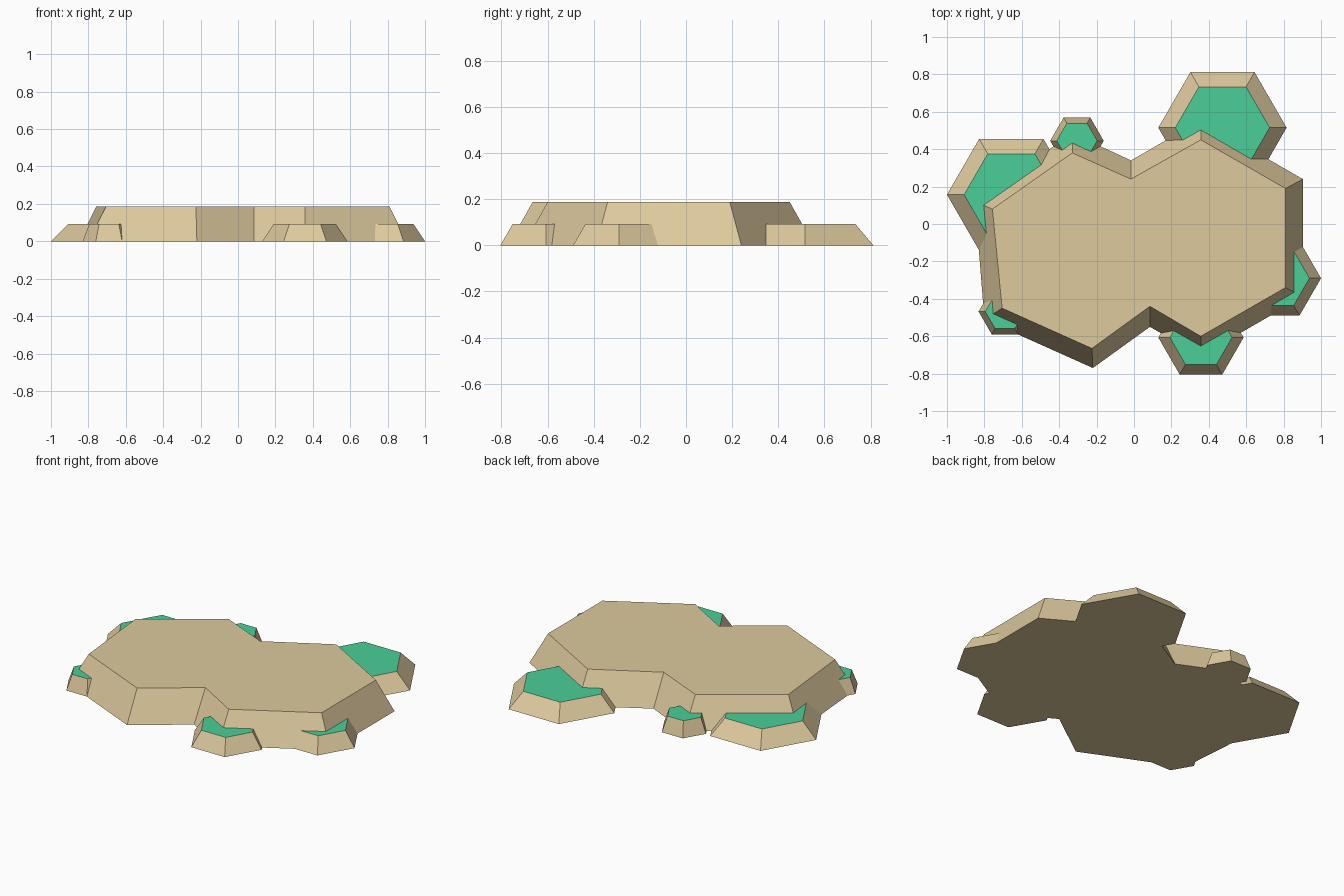
import bpy
import bmesh
from math import cos, sin, pi

if "Cube" in bpy.data.objects:
    bpy.data.objects.remove(bpy.data.objects["Cube"])


def material(name, color):
    m = bpy.data.materials.new(name)
    m.diffuse_color = (*color, 1)
    m.use_nodes = True
    m.node_tree.nodes["Principled BSDF"].inputs["Base Color"].default_value = m.diffuse_color
    return m


SAND = material("sandstone", (0.73, 0.59, 0.34))
GRASS = material("grass", (0.07, 0.62, 0.31))


def mesa(name, base, top, height, cap):
    """Flat-sided block lofted from a base outline to a top outline."""
    bm = bmesh.new()
    lo = [bm.verts.new((x, y, 0)) for x, y in base]
    hi = [bm.verts.new((x, y, height)) for x, y in top]
    bm.faces.new(lo[::-1])
    bm.faces.new(hi).material_index = 1
    n = len(lo)
    for i in range(n):
        j = (i + 1) % n
        bm.faces.new((lo[i], lo[j], hi[j], hi[i]))
    mesh = bpy.data.meshes.new(name)
    bm.to_mesh(mesh)
    bm.free()
    mesh.materials.append(SAND)
    mesh.materials.append(cap)
    obj = bpy.data.objects.new(name, mesh)
    bpy.context.collection.objects.link(obj)


def hexagon(cx, cy, r):
    return [(cx + r * cos(i * pi / 3), cy + r * sin(i * pi / 3)) for i in range(6)]


# Main plateau: outlines run counter-clockwise
plateau_top = [(0.81, 0.19), (0.357, 0.45), (-0.016, 0.24), (-0.33, 0.38), (-0.757, 0.08),
               (-0.705, -0.45), (-0.225, -0.665), (0.085, -0.44), (0.357, -0.60), (0.81, -0.34)]
plateau_base = [(0.903, 0.24), (0.357, 0.555), (-0.016, 0.34), (-0.33, 0.485), (-0.85, 0.12),
                (-0.80, -0.51), (-0.22, -0.77), (0.085, -0.55), (0.357, -0.705), (0.903, -0.39)]
mesa("plateau", plateau_base, plateau_top, 0.187, SAND)

# Grassy hexagonal ledges around the rim: name, centre, base radius, top radius
ledges = [
    ("back_right_ledge", 0.473, 0.515, 0.343, 0.252),
    ("back_left_ledge", -0.656, 0.157, 0.344, 0.252),
    ("back_small_ledge", -0.305, 0.445, 0.143, 0.108),
    ("right_ledge", 0.77, -0.29, 0.23, 0.168),
    ("front_ledge", 0.358, -0.607, 0.228, 0.166),
    ("front_left_ledge", -0.69, -0.468, 0.141, 0.105),
]
for name, x, y, r0, r1 in ledges:
    mesa(name, hexagon(x, y, r0), hexagon(x, y, r1), 0.093, GRASS)
